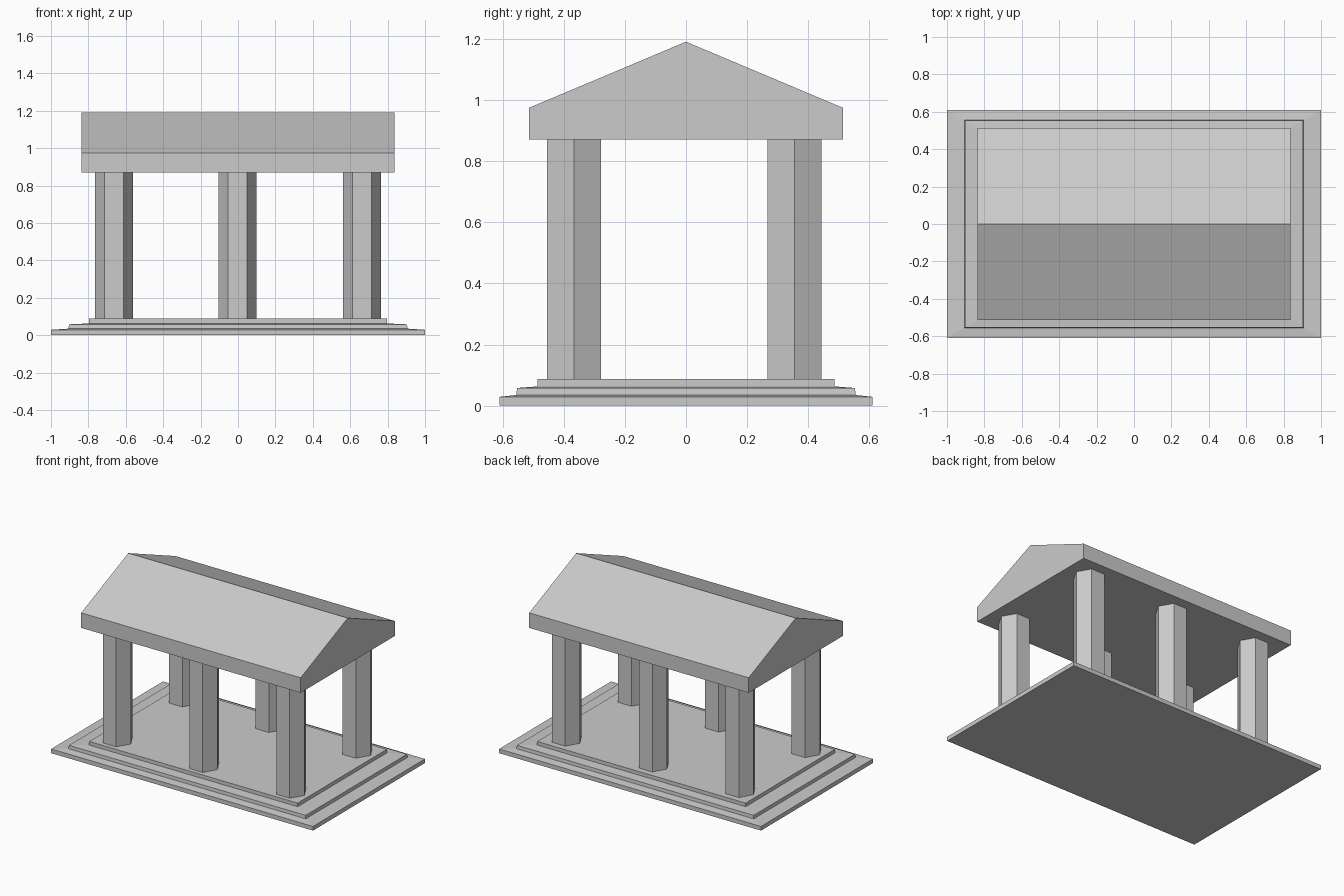
import bpy, bmesh, math

if "Cube" in bpy.data.objects:
    bpy.data.objects.remove(bpy.data.objects["Cube"])


def make_object(name, bm):
    bmesh.ops.recalc_face_normals(bm, faces=bm.faces[:])
    mesh = bpy.data.meshes.new(name)
    bm.to_mesh(mesh)
    bm.free()
    obj = bpy.data.objects.new(name, mesh)
    bpy.context.collection.objects.link(obj)
    return obj


def loft(name, rings):
    """Join equal-length rings of points and cap both ends."""
    bm = bmesh.new()
    loops = [[bm.verts.new(p) for p in ring] for ring in rings]
    n = len(loops[0])
    for a, b in zip(loops, loops[1:]):
        for i in range(n):
            j = (i + 1) % n
            bm.faces.new((a[i], a[j], b[j], b[i]))
    bm.faces.new(loops[0])
    bm.faces.new(loops[-1])
    return make_object(name, bm)


# Stepped base: half width, half depth, height of each level (treads slope a little)
levels = [
    (1.0, 0.61, 0.0), (1.0, 0.61, 0.029),
    (0.906, 0.555, 0.035), (0.904, 0.553, 0.058),
    (0.796, 0.486, 0.063), (0.796, 0.486, 0.088),
]
loft("stepped_base", [
    [(-x, -y, z), (x, -y, z), (x, y, z), (-x, y, z)] for x, y, z in levels
])

# Hexagonal columns in two rows of three
for row, y in (("front", -0.367), ("back", 0.355)):
    for side, x in (("left", -0.663), ("middle", -0.002), ("right", 0.663)):
        loft(f"{row}_{side}_column", [
            [(x + 0.102 * math.cos(k * math.pi / 3),
              y + 0.102 * math.sin(k * math.pi / 3), z) for k in range(6)]
            for z in (0.088, 0.871)
        ])

# Gabled roof block
gable = [(-0.513, 0.871), (0.513, 0.871), (0.513, 0.975), (0.0, 1.191), (-0.513, 0.975)]
loft("gabled_roof", [[(x, y, z) for y, z in gable] for x in (-0.838, 0.838)])
